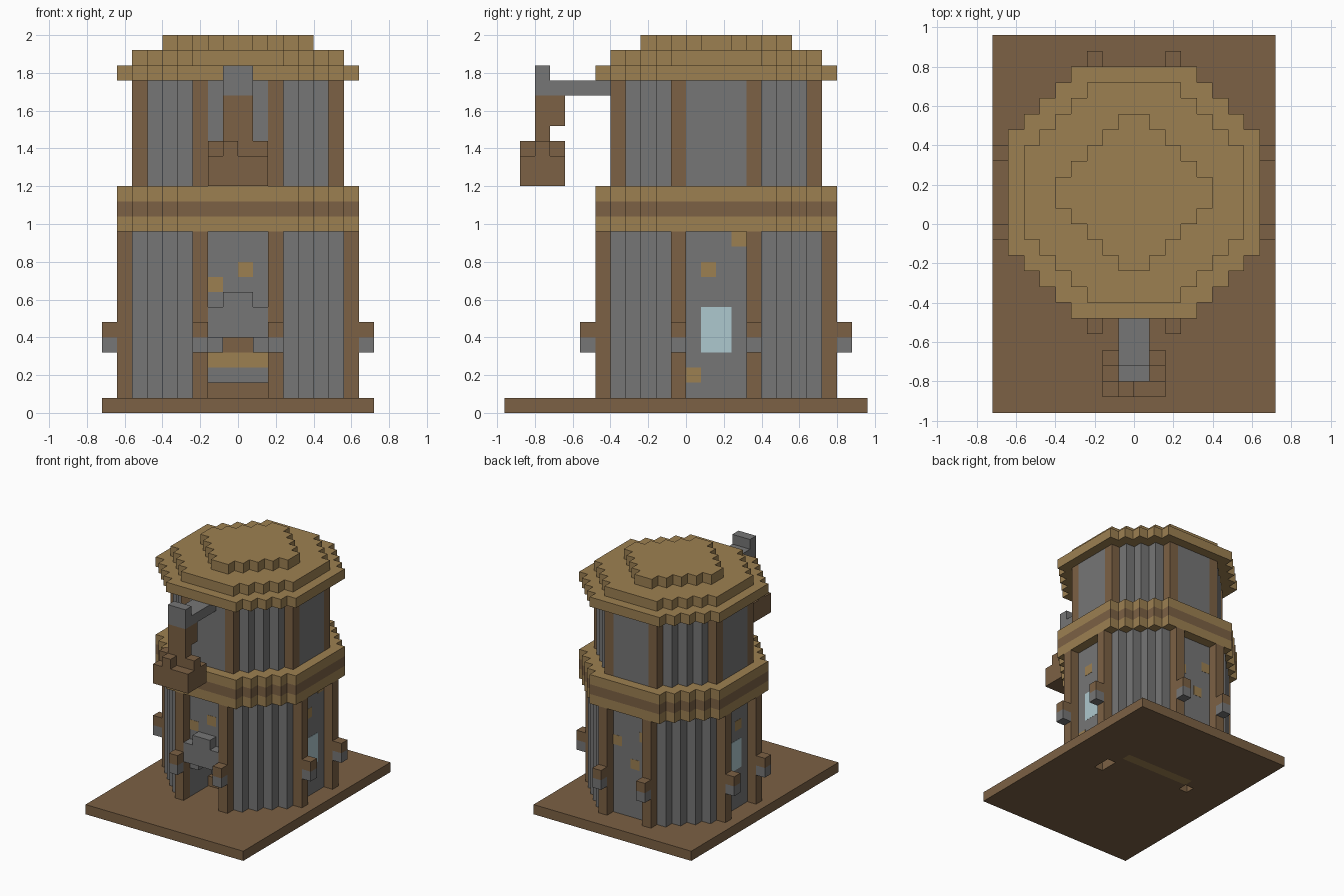
import bpy, bmesh

U = 0.08      # block size
CY = 2        # tower centre along y, in blocks

cube = bpy.data.objects.get("Cube")
if cube:
    bpy.data.objects.remove(cube, do_unlink=True)


def material(name, rgb):
    m = bpy.data.materials.new(name)
    m.use_nodes = True
    m.diffuse_color = (*rgb, 1)
    bsdf = next(n for n in m.node_tree.nodes if n.type == 'BSDF_PRINCIPLED')
    bsdf.inputs["Base Color"].default_value = (*rgb, 1)
    bsdf.inputs["Roughness"].default_value = 0.9
    return m


WOOD = material("brown wood", (0.20, 0.119, 0.058))
GOLD = material("golden thatch", (0.335, 0.216, 0.083))
STONE = material("grey stone", (0.18, 0.18, 0.18))
GLASS = material("pale blue glass", (0.42, 0.58, 0.62))


def prism(name, outline, z0, z1, mat):
    """Extrude a flat outline, given in blocks, from z0 to z1."""
    bm = bmesh.new()
    face = bm.faces.new([bm.verts.new((x * U, y * U, z0 * U)) for x, y in outline])
    top = bmesh.ops.extrude_face_region(bm, geom=[face])["geom"]
    verts = [v for v in top if isinstance(v, bmesh.types.BMVert)]
    bmesh.ops.translate(bm, vec=(0, 0, (z1 - z0) * U), verts=verts)
    bmesh.ops.recalc_face_normals(bm, faces=bm.faces)
    mesh = bpy.data.meshes.new(name)
    bm.to_mesh(mesh)
    bm.free()
    mesh.materials.append(mat)
    ob = bpy.data.objects.new(name, mesh)
    bpy.context.collection.objects.link(ob)
    return ob


def box(name, x0, x1, y0, y1, z0, z1, mat):
    return prism(name, [(x0, y0), (x1, y0), (x1, y1), (x0, y1)], z0, z1, mat)


def stepped_disc(name, radius, diagonal, z0, z1, mat):
    """Octagon with stair-stepped diagonals around the tower centre."""
    pts = []
    for i in range(-radius, radius):
        a = i if i >= 0 else -1 - i
        h = min(radius, diagonal + 1 - a)
        for p in ((i, h), (i + 1, h)):
            if p not in pts:
                pts.append(p)
    pts += [(x, -y) for x, y in reversed(pts)]
    return prism(name, [(x, y + CY) for x, y in pts], z0, z1, mat)


def carve(target, *bounds):
    cutter = box("cutter", *bounds, target.data.materials[0])
    mod = target.modifiers.new("carve", 'BOOLEAN')
    mod.operation = 'DIFFERENCE'
    mod.solver = 'EXACT'
    mod.object = cutter
    bpy.context.view_layer.objects.active = target
    bpy.ops.object.modifier_apply(modifier=mod.name)
    bpy.data.objects.remove(cutter, do_unlink=True)


def around(name, spans, near, far, z0, z1, mat):
    """Blocks at the given sideways spans on each of the four flat sides."""
    for s in (-1, 1):
        n0, n1 = sorted((s * near, s * far))
        for t0, t1 in spans:
            box(name, t0, t1, n0 + CY, n1 + CY, z0, z1, mat)
            box(name, n0, n1, t0 + CY, t1 + CY, z0, z1, mat)


# Ground plate with small pockets and an inlaid strip underneath
base = box("base_plate", -9, 9, -12, 12, 0, 1, WOOD)
carve(base, 4, 5, 0, 2, -1, 0.9)
carve(base, -5, -4, 2, 3, -1, 0.9)
carve(base, -3.95, 3.95, 3, 4, -1, 0.4)
box("base_inlay", -3.95, 3.95, 3, 4, 0, 0.4, GOLD)

# Tower walls
lower = stepped_disc("lower_wall", 7, 9, 1, 12, STONE)
stepped_disc("upper_wall", 6, 8, 15, 22, STONE)
carve(lower, -2, 2, -6, -1, 0.5, 4)
carve(lower, -1, 1, -6, -1, 3.5, 5)

# Doorway interior, banded from the floor up
box("door_sill", -2, 2, -2, -1, 1, 2, WOOD)
box("inner_step", -2, 2, -1.5, -1, 2, 3, STONE)
box("inner_shelf", -2, 2, -1.5, -1, 3, 4, GOLD)
box("inner_beam", -1, 1, -1.5, -1, 4, 5, WOOD)

# Door hood between the front posts
box("door_hood", -2, 2, -6, -5, 5, 7, STONE)
box("door_hood_crest", -1, 1, -6, -5, 7, 8, STONE)

# Timber posts with brackets, and upper wall panels flush with their posts
PAIR = ((-3, -2), (2, 3))
around("lower_post", PAIR, 7, 8, 1, 12, WOOD)
around("bracket_foot", PAIR, 8, 9, 4, 5, STONE)
around("bracket_head", PAIR, 8, 9, 5, 6, WOOD)
around("upper_post", PAIR, 6, 7, 15, 22, WOOD)
around("upper_panel", ((-2, 2),), 6, 7, 15, 22, STONE)

# Middle gallery band
for i, mat in enumerate((GOLD, WOOD, GOLD)):
    stepped_disc("gallery_band", 8, 10, 12 + i, 13 + i, mat)

# Roof tiers
for i, (radius, diagonal) in enumerate(((8, 10), (7, 8), (5, 4))):
    stepped_disc("roof_tier", radius, diagonal, 22 + i, 23 + i, GOLD)

# Windows and wall patches as thin plates
T = 0.02
box("right_window", 7, 7 + T, 1, 3, 4, 7, GLASS)
box("left_window", -7 - T, -7, 1, 3, 5, 8, GLASS)
for y, z in ((1, 9), (3, 11), (0, 2)):
    box("right_patch", 7, 7 + T, y, y + 1, z, z + 1, GOLD)
box("left_patch", -7 - T, -7, 1, 2, 9, 10, GOLD)
for x, z in ((-2, 8), (0, 9)):
    box("front_patch", x, x + 1, -5 - T, -5, z, z + 1, GOLD)
for x, z in ((1, 8), (-2, 9), (-1, 6)):
    box("back_patch", x, x + 1, 9, 9 + T, z, z + 1, GOLD)

# Hoist beam, rope and hanging bucket
box("hoist_beam", -1, 1, -10, -5, 21, 22, STONE)
box("hoist_tip", -1, 1, -10, -9, 22, 23, STONE)
box("rope_upper", -1, 1, -10, -8, 19, 21, WOOD)
box("rope_lower", -1, 1, -10, -9, 18, 19, WOOD)
box("bucket", -2, 2, -11, -8, 15, 17, WOOD)
box("bucket_rim", -2, 2, -10, -9, 17, 18, WOOD)
box("bucket_front_lug", -1, 0, -11, -10, 17, 18, WOOD)
box("bucket_back_lug", -1, 0, -9, -8, 17, 18, WOOD)
